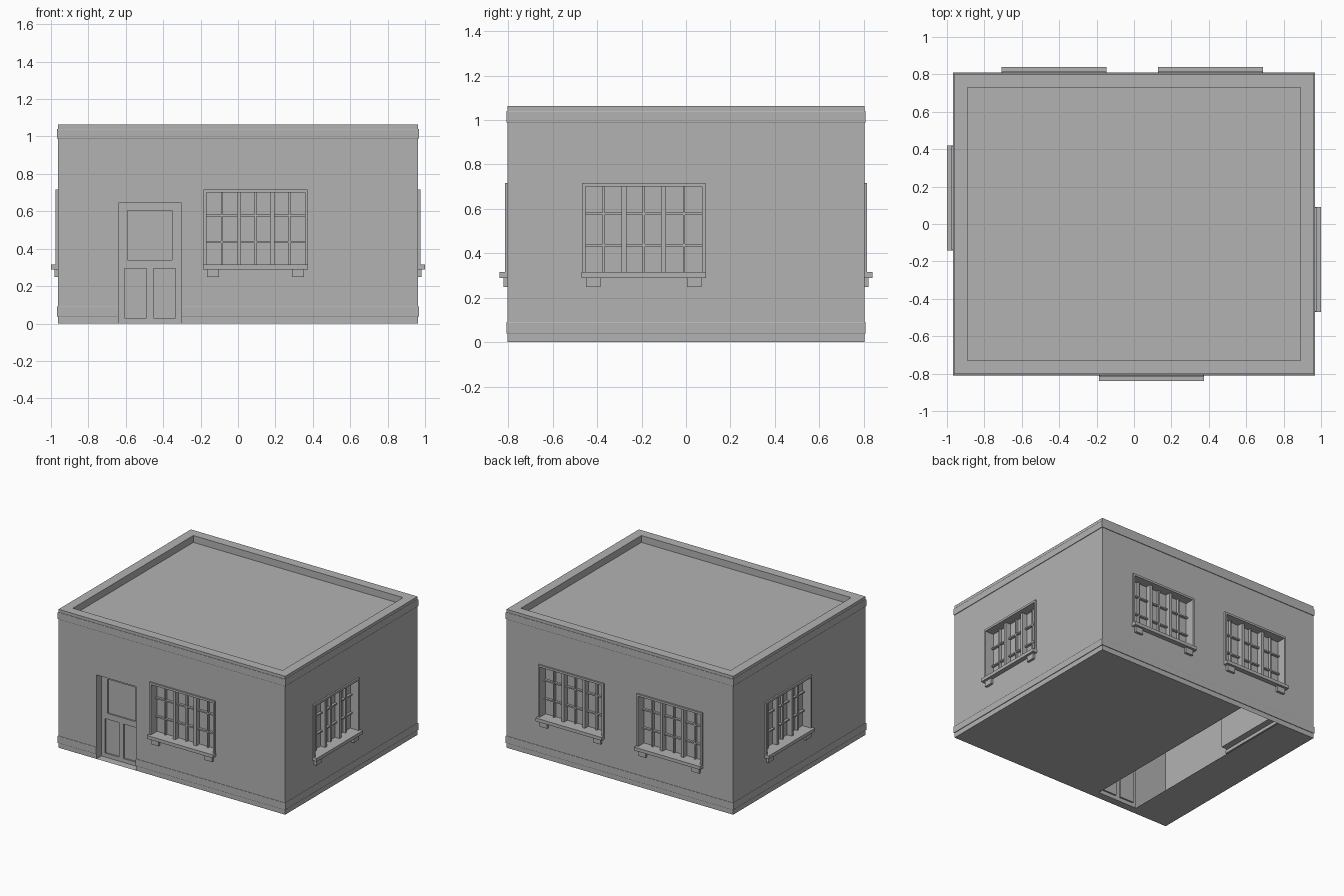
import bpy, bmesh
from mathutils import Matrix, Vector
from math import radians

cube = bpy.data.objects.get("Cube")
if cube:
    bpy.data.objects.remove(cube, do_unlink=True)

HX, HY, TOP, ROOF = 0.963, 0.803, 1.063, 1.01
DOOR = (-0.64, -0.303, 0.0, 0.645)          # left, right, bottom, top
RECESS = 0.06

grey = bpy.data.materials.new("plaster_grey")
grey.use_nodes = True
COLOR = (0.45, 0.45, 0.45, 1)
grey.diffuse_color = COLOR
grey.node_tree.nodes["Principled BSDF"].inputs["Base Color"].default_value = COLOR


def finish(name, bm, matrix=Matrix()):
    me = bpy.data.meshes.new(name)
    bm.to_mesh(me)
    bm.free()
    me.materials.append(grey)
    ob = bpy.data.objects.new(name, me)
    ob.matrix_world = matrix
    bpy.context.collection.objects.link(ob)
    return ob


def box(bm, x0, x1, y0, y1, z0, z1):
    size = Matrix.Diagonal((x1 - x0, y1 - y0, z1 - z0, 1))
    mid = Matrix.Translation(((x0 + x1) / 2, (y0 + y1) / 2, (z0 + z1) / 2))
    bmesh.ops.create_cube(bm, size=1, matrix=mid @ size)


def quad(bm, *points):
    return bm.faces.new([bm.verts.new(p) for p in points])


def sheet(bm, x0, x1, z0, z1, holes, y=0.0):
    """Flat upright sheet facing -y, with rectangular holes."""
    xs = sorted({x0, x1, *(v for h in holes for v in h[:2])})
    zs = sorted({z0, z1, *(v for h in holes for v in h[2:])})
    for a, b in zip(xs, xs[1:]):
        for c, d in zip(zs, zs[1:]):
            mx, mz = (a + b) / 2, (c + d) / 2
            if not any(h[0] < mx < h[1] and h[2] < mz < h[3] for h in holes):
                quad(bm, (a, y, c), (b, y, c), (b, y, d), (a, y, d))
    bmesh.ops.remove_doubles(bm, verts=bm.verts, dist=0.0001)


def reveal(bm, hole, y0, y1):
    """Four inward sides of a rectangular recess."""
    a, b, c, d = hole
    ring = [(a, c), (b, c), (b, d), (a, d)]
    for (px, pz), (qx, qz) in zip(ring, ring[1:] + ring[:1]):
        quad(bm, (px, y0, pz), (px, y1, pz), (qx, y1, qz), (qx, y0, qz))


def sweep(name, path, profile, closed):
    """Sweep an (outward, z) profile along a path of (x, y, sign x, sign y)."""
    bm = bmesh.new()
    rows = [[bm.verts.new((x + sx * o, y + sy * o, z)) for o, z in profile]
            for x, y, sx, sy in path]
    for r, s in zip(rows, rows[1:] + rows[:1] if closed else rows[1:]):
        for i in range(len(profile) - 1):
            bm.faces.new((r[i], s[i], s[i + 1], r[i + 1]))
    if not closed:
        bm.faces.new(rows[0])
        bm.faces.new(rows[-1][::-1])
    bmesh.ops.recalc_face_normals(bm, faces=bm.faces)
    return finish(name, bm)


# Each wall: local -y is outward; windows are given by their centre along the wall
WALLS = {
    "front": (0, HX, HY, [0.094]),
    "left": (90, HY, HX, [-0.19]),
    "back": (180, HX, HY, [0.427, -0.41]),
    "right": (270, HY, HX, [-0.14]),
}
HALF, SILL, HEAD = 0.263, 0.315, 0.7


def window(name, matrix):
    bm = bmesh.new()
    hole = (-HALF, HALF, SILL, HEAD)
    # outer casing, sill and brackets
    for s in (-1, 1):
        x0, x1 = sorted((s * HALF, s * 0.278))
        box(bm, x0, x1, -0.012, 0.01, SILL, HEAD)
        x0, x1 = sorted((s * 0.195, s * 0.26))
        box(bm, x0, x1, -0.018, 0, 0.248, 0.29)
    box(bm, -0.278, 0.278, -0.012, 0.01, HEAD, 0.716)
    box(bm, -0.281, 0.281, -0.036, 0.01, 0.29, SILL)
    # recess and glass
    reveal(bm, hole, 0, RECESS)
    sheet(bm, *hole, [], RECESS)
    # mullions and glazing bars
    for x in (-0.089, 0.089):
        box(bm, x - 0.011, x + 0.011, 0.02, RECESS, SILL, HEAD)
    for x in (-0.181, 0, 0.181):
        box(bm, x - 0.005, x + 0.005, 0.04, RECESS, SILL, HEAD)
    for z in (0.436, 0.578):
        box(bm, -HALF, HALF, 0.042, RECESS, z - 0.005, z + 0.005)
    finish(name, bm, matrix)


for side, (angle, half, dist, centres) in WALLS.items():
    place = Matrix.Rotation(radians(angle), 4, "Z") @ Matrix.Translation((0, -dist, 0))
    holes = [(c - HALF, c + HALF, SILL, HEAD) for c in centres]
    if side == "front":
        holes.append(DOOR)
    bm = bmesh.new()
    sheet(bm, -half, half, 0, TOP, holes)
    finish(side + "_wall", bm, place)
    for i, c in enumerate(centres):
        window(f"{side}_window_{i + 1}", place @ Matrix.Translation((c, 0, 0)))

# Door: recessed leaf with one upper and two lower sunken panels
bm = bmesh.new()
panels = [(-0.59, -0.352, 0.34, 0.603), (-0.608, -0.49, 0.03, 0.295),
          (-0.452, -0.334, 0.03, 0.295)]
sheet(bm, *DOOR, panels, RECESS)
for p in panels:
    reveal(bm, p, RECESS, RECESS + 0.012)
    sheet(bm, *p, [], RECESS + 0.012)
reveal(bm, DOOR, 0, RECESS)
finish("door", bm, Matrix.Translation((0, -HY, 0)))

# Floor slabs either side of the open strip behind the door
bm = bmesh.new()
for a, b in ((-HX, DOOR[0]), (DOOR[1], HX)):
    quad(bm, (a, -HY, 0), (a, HY, 0), (b, HY, 0), (b, -HY, 0))
finish("floor", bm)

# Parapet and sunken roof
corners = [(HX, -HY, 1, -1), (HX, HY, 1, 1), (-HX, HY, -1, 1), (-HX, -HY, -1, -1)]
sweep("parapet", corners, [(0, TOP), (-0.072, TOP), (-0.072, ROOF)], True)
bm = bmesh.new()
quad(bm, *[(x - sx * 0.072, y - sy * 0.072, ROOF) for x, y, sx, sy in corners])
finish("roof", bm)


# Moulded bands round the building
def band(z0, z1):
    return [(0, z0), (0.004, z0), (0.006, z0 + 0.003),
            (0.006, z1 - 0.003), (0.004, z1), (0, z1)]


sweep("cornice_band", corners, band(0.988, 1.04), True)
sweep("plinth_band", [(DOOR[1], -HY, 0, -1), *corners, (DOOR[0], -HY, 0, -1)],
      band(0.038, 0.09), False)
